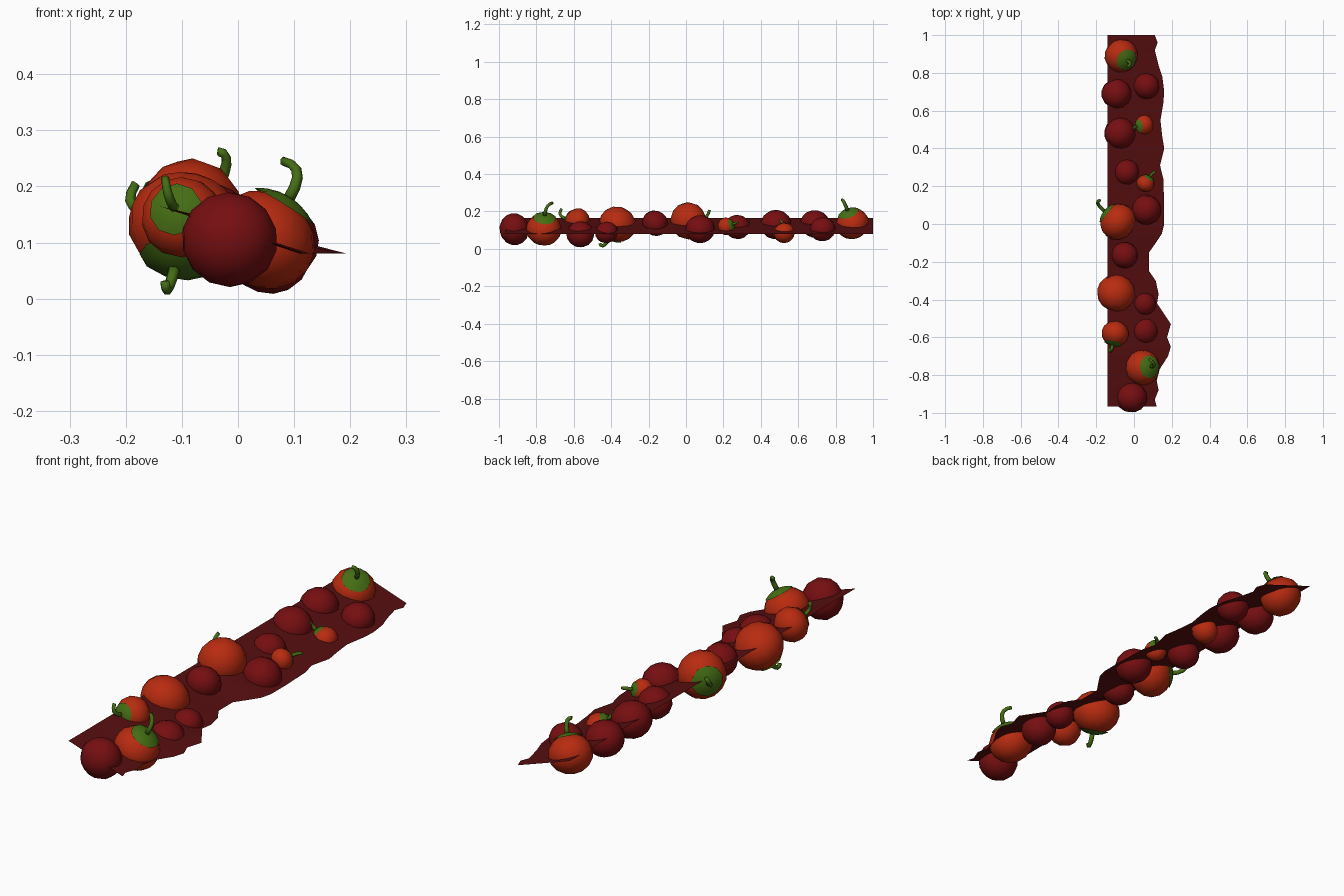
import bpy, bmesh, math
from mathutils import Vector, Matrix

if "Cube" in bpy.data.objects:
    bpy.data.objects.remove(bpy.data.objects["Cube"])


def material(name, rgb):
    m = bpy.data.materials.new(name)
    m.diffuse_color = (*rgb, 1)
    m.use_nodes = True
    m.node_tree.nodes["Principled BSDF"].inputs["Base Color"].default_value = m.diffuse_color
    return m


ORANGE = material("orange red skin", (0.48, 0.024, 0.005))
DARK = material("dark red skin", (0.18, 0.0045, 0.0055))
SHEET = material("deep red sheet", (0.095, 0.0045, 0.005))
GREEN = material("leaf green", (0.06, 0.155, 0.007))


def finish(bm, name, mat, smooth=True):
    me = bpy.data.meshes.new(name)
    bm.to_mesh(me)
    bm.free()
    me.materials.append(mat)
    for p in me.polygons:
        p.use_smooth = smooth
    ob = bpy.data.objects.new(name, me)
    bpy.context.collection.objects.link(ob)
    return ob


def frame(center, axis):
    rot = Vector(axis).to_track_quat('Z', 'Y').to_matrix().to_4x4()
    return Matrix.Translation(center) @ rot


# squashed fruit body with its pole along the axis
def body(name, center, axis, r, squash, mat):
    bm = bmesh.new()
    bmesh.ops.create_uvsphere(bm, u_segments=14, v_segments=8, radius=r)
    for v in bm.verts:
        v.co.z *= squash
    bm.transform(frame(center, axis))
    finish(bm, name, mat)


# green cap: the upper part of a slightly larger ball
def cap(name, center, axis, r, squash):
    bm = bmesh.new()
    bmesh.ops.create_uvsphere(bm, u_segments=10, v_segments=14, radius=r * 1.05)
    low = [v for v in bm.verts if v.co.z < r * 0.80]
    bmesh.ops.delete(bm, geom=low, context='VERTS')
    for v in bm.verts:
        v.co.z *= squash
    bm.transform(frame(center, axis))
    finish(bm, name, GREEN)


# tapered hooked stem swept along a quadratic curve
def stem(name, base, mid, tip, r):
    bm = bmesh.new()
    rings, steps, sides = [], 5, 6
    side = (mid - base).cross(tip - mid).normalized()
    for i in range(steps + 1):
        t = i / steps
        p = base * (1 - t) ** 2 + mid * 2 * t * (1 - t) + tip * t * t
        d = ((mid - base) * (1 - t) + (tip - mid) * t).normalized()
        up = d.cross(side)
        w = r * (1.1 - 0.25 * t)
        rings.append([bm.verts.new(p + (side * math.cos(a) + up * math.sin(a)) * w)
                      for a in (2 * math.pi * k / sides for k in range(sides))])
    for a, b in zip(rings, rings[1:]):
        for k in range(sides):
            bm.faces.new((a[k], a[(k + 1) % sides], b[(k + 1) % sides], b[k]))
    bm.faces.new(rings[0])
    bm.faces.new(rings[-1])
    bmesh.ops.recalc_face_normals(bm, faces=bm.faces)
    finish(bm, name, GREEN)


# orange fruit: centre, radius, stalk axis, stem tip
orange = [
    ((0.045, -0.76, 0.105), 0.095, (0.5, 0.05, 0.8), (0.08, -0.715, 0.245)),
    ((-0.1, -0.58, 0.145), 0.073, (-0.2, -0.9, 0.25), (-0.13, -0.665, 0.215)),
    ((-0.095, -0.365, 0.132), 0.102, (-0.2, -0.5, -0.85), (-0.13, -0.46, 0.03)),
    ((-0.085, 0.012, 0.15), 0.1, (-0.75, 0.6, 0.05), (-0.182, 0.125, 0.205)),
    ((0.06, 0.215, 0.12), 0.048, (0.5, 0.75, 0.25), (0.115, 0.275, 0.138)),
    ((0.048, 0.525, 0.085), 0.057, (-0.6, -0.15, 0.65), (0.0, 0.5, 0.152)),
    ((-0.068, 0.89, 0.135), 0.09, (0.4, -0.3, 0.8), (-0.035, 0.835, 0.262)),
]
for i, (c, r, ax, tip) in enumerate(orange, 1):
    c, ax, tip = Vector(c), Vector(ax).normalized(), Vector(tip)
    body(f"orange_fruit_{i}", c, ax, r, 0.9, ORANGE)
    cap(f"fruit_cap_{i}", c, ax, r, 0.9)
    base = c + ax * r * 0.88
    stem(f"fruit_stem_{i}", base, base + ax * r * 0.75, tip, 0.005 + r * 0.05)

# dark red fruit: centre, radius, pole axis
dark = [
    ((-0.015, -0.918, 0.105), 0.086, (0.1, 0.95, 0.2)),
    ((0.055, -0.565, 0.078), 0.075, (0.3, 0.1, 1)),
    ((0.055, -0.425, 0.088), 0.062, (0.2, -0.3, 1)),
    ((-0.05, -0.165, 0.137), 0.072, (0.1, 0.6, 0.8)),
    ((0.065, 0.075, 0.105), 0.08, (0.4, 0, 1)),
    ((-0.043, 0.275, 0.117), 0.07, (-0.2, 0.2, 1)),
    ((-0.075, 0.48, 0.13), 0.084, (0.3, -0.2, 1)),
    ((-0.093, 0.69, 0.133), 0.08, (0, 0.2, 1)),
    ((0.065, 0.73, 0.105), 0.07, (-0.1, -0.2, 1)),
]
for i, (c, r, ax) in enumerate(dark, 1):
    body(f"dark_fruit_{i}", c, ax, r, 0.92, DARK)

# sloping backing sheet with a wavy right edge: (y, edge x)
edge = [(1, .11), (.96, .125), (.92, .11), (.84, .13), (.78, .15), (.7, .16),
        (.64, .155), (.55, .14), (.46, .15), (.4, .16), (.31, .138), (.24, .155),
        (.1, .16), (0, .16), (-.05, .148), (-.1, .115), (-.15, .08), (-.25, .08),
        (-.3, .115), (-.37, .13), (-.42, .122), (-.47, .155), (-.53, .195),
        (-.6, .175), (-.65, .195), (-.7, .18), (-.77, .135), (-.83, .12),
        (-.88, .13), (-.93, .11), (-.965, .12)]
bm = bmesh.new()
pairs = [(bm.verts.new((-0.14, y, 0.165)), bm.verts.new((x, y, 0.08))) for y, x in edge]
for (a, b), (c, d) in zip(pairs, pairs[1:]):
    bm.faces.new((a, c, d, b))
finish(bm, "backing_sheet", SHEET)
